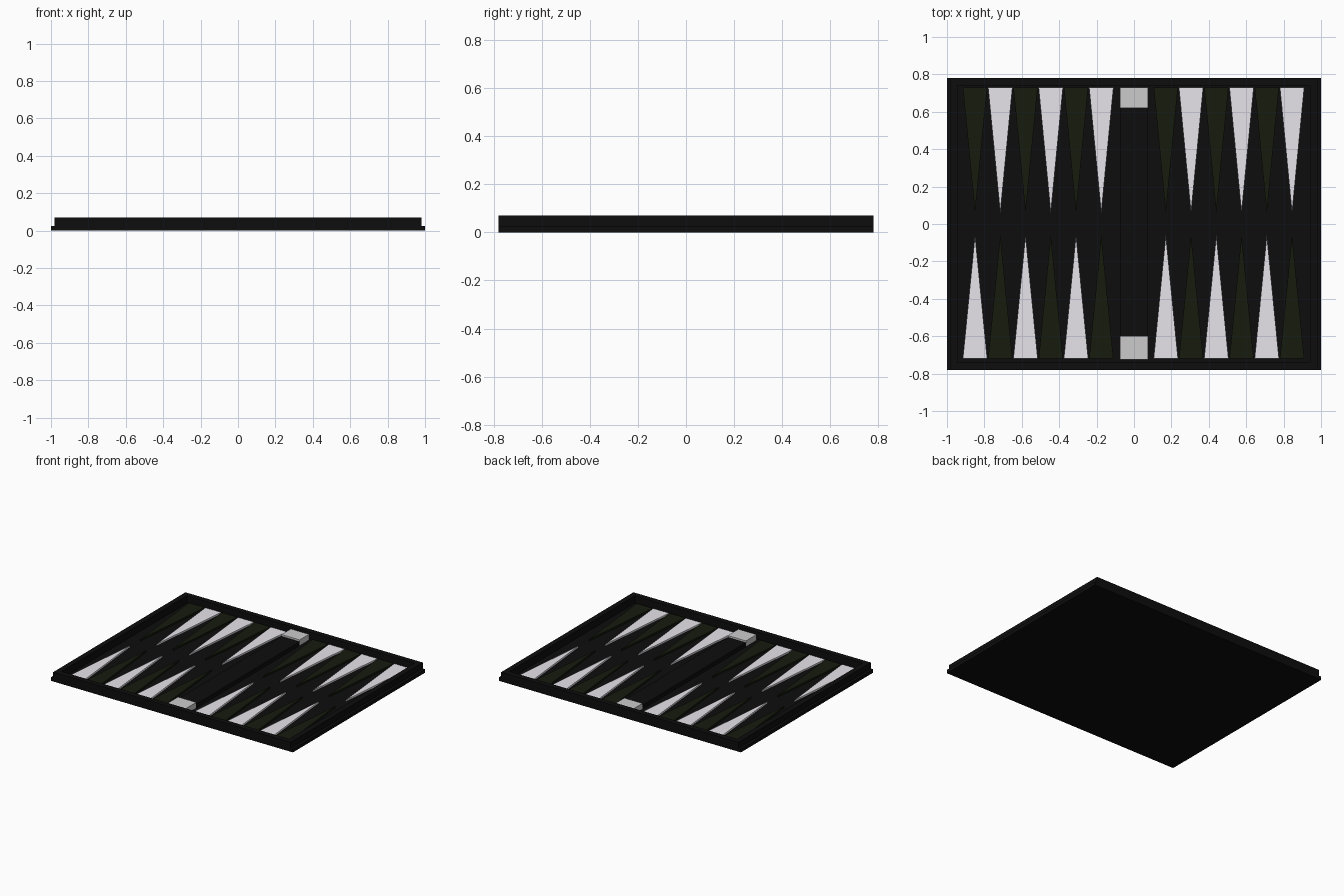
import bpy, bmesh

if "Cube" in bpy.data.objects:
    bpy.data.objects.remove(bpy.data.objects["Cube"])


def material(name, color):
    m = bpy.data.materials.new(name)
    m.diffuse_color = (*color, 1)
    m.use_nodes = True
    m.node_tree.nodes["Principled BSDF"].inputs["Base Color"].default_value = m.diffuse_color
    return m


BLACK = material("black", (0.004, 0.004, 0.004))
GREEN = material("dark_green", (0.008, 0.011, 0.004))
WHITE = material("pale", (0.80, 0.77, 0.83))


def prism(name, outline, z0, z1, mat=None):
    """Extrude a flat outline from z0 up to z1."""
    bm = bmesh.new()
    face = bm.faces.new([bm.verts.new((x, y, z0)) for x, y in outline])
    top = bmesh.ops.extrude_face_region(bm, geom=[face])["geom"]
    verts = [v for v in top if isinstance(v, bmesh.types.BMVert)]
    bmesh.ops.translate(bm, verts=verts, vec=(0, 0, z1 - z0))
    bmesh.ops.recalc_face_normals(bm, faces=bm.faces)
    mesh = bpy.data.meshes.new(name)
    bm.to_mesh(mesh)
    bm.free()
    obj = bpy.data.objects.new(name, mesh)
    bpy.context.collection.objects.link(obj)
    if mat:
        mesh.materials.append(mat)
    return obj


def box(name, x0, x1, y0, y1, z0, z1, mat=None):
    return prism(name, [(x0, y0), (x1, y0), (x1, y1), (x0, y1)], z0, z1, mat)


# Playing floor
box("floor", -0.94, 0.94, -0.74, 0.74, 0, 0.015, BLACK)

# Frame rails and the low lips outside the side rails
for s, side in ((-1, "left"), (1, "right")):
    a, b = sorted((s * 0.94, s * 0.98))
    box(side + "_rail", a, b, -0.78, 0.78, 0, 0.07, BLACK)
    a, b = sorted((s * 0.98, s * 1.0))
    box(side + "_lip", a, b, -0.78, 0.78, 0, 0.025, BLACK)
box("front_rail", -0.94, 0.94, -0.78, -0.74, 0, 0.07, BLACK)
box("back_rail", -0.94, 0.94, 0.74, 0.78, 0, 0.07, BLACK)

# Centre bar with a grey block at each end
box("centre_bar", -0.075, 0.075, -0.60, 0.62, 0.015, 0.045, BLACK)
box("front_block", -0.075, 0.075, -0.725, -0.60, 0.015, 0.058)
box("back_block", -0.075, 0.075, 0.62, 0.73, 0.015, 0.058)

# Triangular points, alternating colours, six per quarter
for row, base, tip in (("front", -0.72, -0.06), ("back", 0.73, 0.06)):
    for i in range(12):
        x = -0.85 + 0.135 * i if i < 6 else 0.17 + 0.135 * (i - 6)
        pale = (i % 2 == 0) == (row == "front")
        prism(f"{row}_point_{i + 1}",
              [(x - 0.065, base), (x + 0.065, base), (x, tip)],
              0.015, 0.028, WHITE if pale else GREEN)
